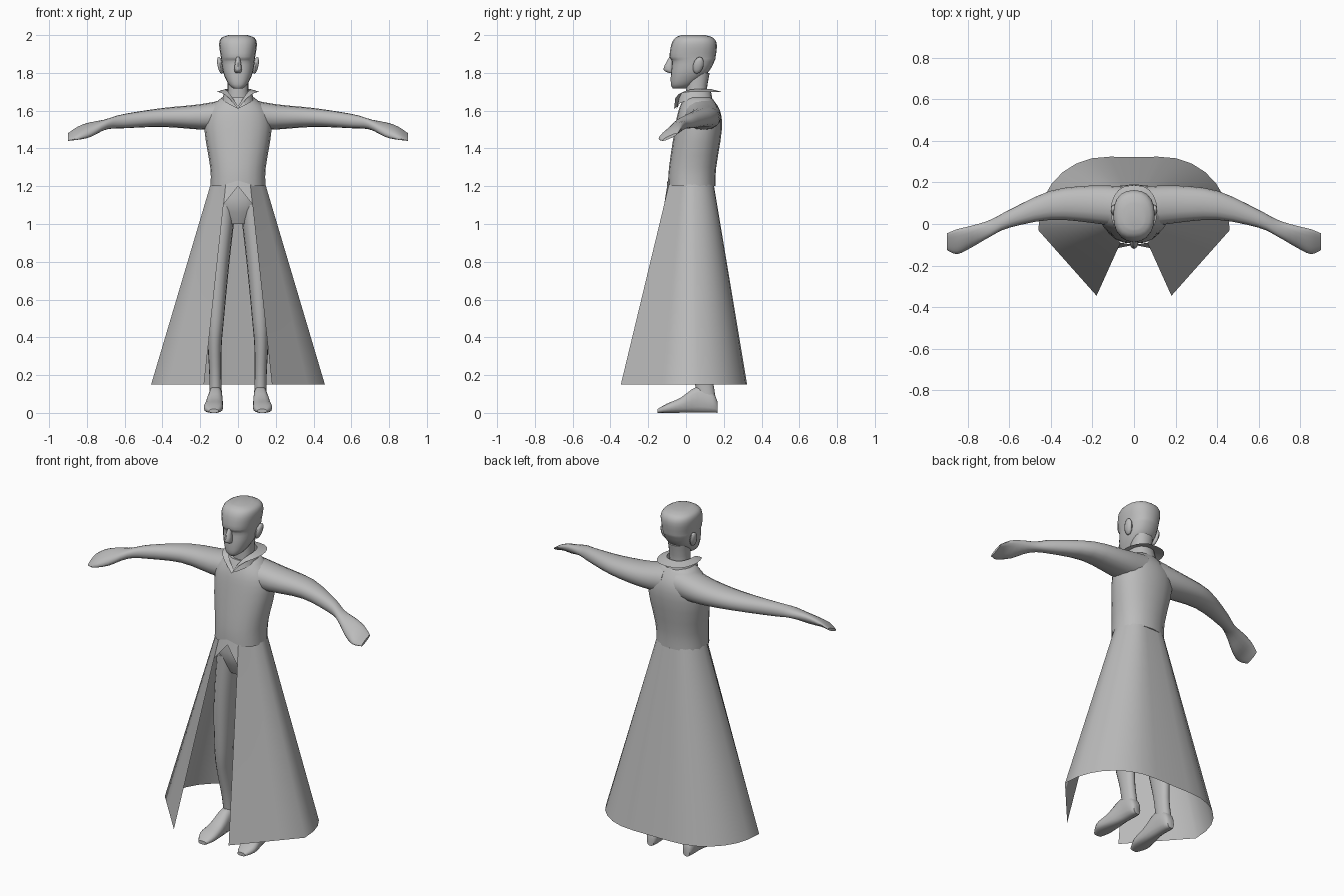
import bpy, bmesh
from math import sin, cos, pi, tau, radians, copysign
from mathutils import Vector

if "Cube" in bpy.data.objects:
    bpy.data.objects.remove(bpy.data.objects["Cube"])

grey = bpy.data.materials.new("plain grey")
grey.use_nodes = True
grey.diffuse_color = (.5, .5, .5, 1)
grey.node_tree.nodes["Principled BSDF"].inputs["Base Color"].default_value = grey.diffuse_color


def finish(name, bm, mirror=False, angle=50):
    """Turn a bmesh into a shaded, coloured object, mirrored across x if asked."""
    bmesh.ops.recalc_face_normals(bm, faces=bm.faces)
    mesh = bpy.data.meshes.new(name)
    bm.to_mesh(mesh)
    bm.free()
    mesh.materials.append(grey)
    part = bpy.data.objects.new(name, mesh)
    bpy.context.collection.objects.link(part)
    bpy.ops.object.select_all(action='DESELECT')
    part.select_set(True)
    bpy.context.view_layer.objects.active = part
    bpy.ops.object.shade_smooth_by_angle(angle=radians(angle))
    if mirror:
        part.modifiers.new("mirror", 'MIRROR')


def soften(value, power):
    return copysign(abs(value) ** power, value)


def oval(centre, across, along, sides=20, power=.9):
    """Ring of points round a centre; a power below one squares it off."""
    turns = [tau * i / sides for i in range(sides)]
    return [Vector(centre) + Vector(across) * soften(cos(a), power)
            + Vector(along) * soften(sin(a), power) for a in turns]


def level(z, half, front, back, x=0, **options):
    """Horizontal ring from its half width and its front and back limits."""
    return oval((x, (front + back) / 2, z), (half, 0, 0), (0, (back - front) / 2, 0), **options)


def refine(rings, steps=3):
    """Insert rings on a smooth curve through the given ones."""
    result = []
    for i in range(len(rings) - 1):
        before, start = rings[max(i - 1, 0)], rings[i]
        end, after = rings[i + 1], rings[min(i + 2, len(rings) - 1)]
        for step in range(steps):
            t = step / steps
            result.append([
                b + (c - a) * t / 2 + (a * 2 - b * 5 + c * 4 - d) * t * t / 2
                + (b * 3 - a - c * 3 + d) * t ** 3 / 2
                for a, b, c, d in zip(before, start, end, after)])
    return result + [rings[-1]]


def bridge(bm, rings, closed):
    rows = [[bm.verts.new(point) for point in ring] for ring in rings]
    count = len(rows[0])
    for low, high in zip(rows, rows[1:]):
        for i in range(count if closed else count - 1):
            j = (i + 1) % count
            bm.faces.new((low[i], low[j], high[j], high[i]))
    return rows


def solid(name, rings, **options):
    bm = bmesh.new()
    rows = bridge(bm, refine(rings), True)
    bm.faces.new(rows[0])
    bm.faces.new(rows[-1])
    finish(name, bm, **options)


def sheet(name, rings, **options):
    bm = bmesh.new()
    bridge(bm, rings, False)
    finish(name, bm, mirror=True, **options)


# Coat body from waist to neck
solid("coat_body", [level(*ring) for ring in (
    (1.2, .145, -.095, .155), (1.3, .147, -.09, .16), (1.5, .178, -.06, .19),
    (1.6, .16, -.04, .18), (1.67, .085, -.01, .135))])


# Coat skirt: open sheet, straight front panels and a rounded back with a shallow centre dip
def half_outline(corner, side, back, z):
    corner, hip = Vector((*corner, z)), Vector((*side, z))
    panel = [corner.lerp(hip, i / 3) for i in range(3)]
    for i in range(9):
        a = pi / 2 * i / 8
        dip = (back - side[1]) * .06 * sin(a) ** 20
        panel.append(Vector((side[0] * soften(cos(a), .85),
                             side[1] + (back - side[1]) * soften(sin(a), .85) - dip, z)))
    panel[-1].x = 0
    return panel


waist = half_outline((.065, -.09), (.145, .01), .155, 1.21)
hem = half_outline((.18, -.345), (.46, -.03), .345, .15)
skirt = [[top.lerp(low, i / 10) for top, low in zip(waist, hem)] for i in range(11)]
sheet("coat_skirt", skirt)

# Pointed gusset closing the top of the front split
sheet("split_gusset", [[Vector((0, -.1, 1.2)), skirt[1][0]], [Vector((0, -.1, 1.23)), waist[0]]])

# Arms with drooping flat hands whose front edge hangs lower
solid("arm", [oval((x, y, z), (0, wide, wide * (.45 if x > .7 else 0)), (0, 0, thick), sides=16)
              for x, y, z, wide, thick in (
    (.04, .08, 1.58, .1, .085), (.2, .095, 1.567, .09, .067), (.4, .09, 1.564, .07, .05),
    (.6, .025, 1.545, .043, .038), (.69, -.02, 1.53, .04, .028), (.78, -.06, 1.5, .052, .03),
    (.85, -.085, 1.48, .06, .02), (.9, -.085, 1.46, .04, .008))], mirror=True)

# Hips and legs under the coat
solid("hips", [level(*ring) for ring in (
    (1.2, .125, -.07, .13), (1.1, .13, -.07, .14), (1, .07, -.03, .11))])
solid("leg", [level(z, half, front, back, x=x, sides=16) for z, x, half, front, back in (
    (1.1, .07, .06, -.06, .13), (.8, .1, .055, -.05, .12), (.5, .117, .043, -.025, .095),
    (.36, .123, .037, 0, .135), (.2, .12, .032, .04, .14), (.06, .118, .034, .06, .16))],
    mirror=True)

# Feet from heel to toe, soles on the ground
solid("foot", [oval((x, y, tall / 2), (half, 0, 0), (0, 0, tall / 2), sides=14, power=.75)
               for y, x, half, tall in (
    (.167, .118, .022, .06), (.14, .118, .035, .11), (.06, .119, .037, .14),
    (-.03, .126, .047, .08), (-.1, .131, .05, .05), (-.152, .128, .025, .02))], mirror=True)

# Neck and head
solid("neck", [level(*ring) for ring in (
    (1.62, .065, 0, .125), (1.7, .055, 0, .11), (1.8, .058, 0, .125))])
solid("head", [level(*ring, power=.85) for ring in (
    (1.718, .025, -.07, 0), (1.74, .05, -.08, .04), (1.8, .078, -.08, .115),
    (1.86, .088, -.075, .15), (1.885, .091, -.087, .157), (1.95, .1, -.078, .163),
    (1.985, .088, -.057, .145), (2, .05, -.025, .1))])

# Wedge nose
solid("nose", [level(*ring, -.06, sides=8) for ring in (
    (1.8, .014, -.09), (1.82, .02, -.12), (1.885, .01, -.088))])

# Ears leaning slightly back and outwards
bm = bmesh.new()
bmesh.ops.create_uvsphere(bm, u_segments=10, v_segments=6, radius=1)
for vert in bm.verts:
    x, y, z = vert.co
    vert.co = Vector((.094 + .016 * x + .008 * z, .065 + .028 * y + .008 * z, 1.84 + .045 * z))
finish("ear", bm, mirror=True)


# Collar: stands round the neck, flares out, drops to a point at the front
def collar_edge(half, centre, reach, z, drop, sharpness):
    steps = [i / 10 for i in range(11)]
    return [Vector((half * abs(sin(pi * t)) ** .75, centre + reach * cos(pi * t),
                    z - drop * t ** sharpness)) for t in steps]


sheet("collar", [collar_edge(.085, .045, .095, 1.66, .05, 4),
                 collar_edge(.068, .045, .085, 1.715, .09, 6),
                 collar_edge(.112, .062, .125, 1.7, .09, 9)], angle=30)
